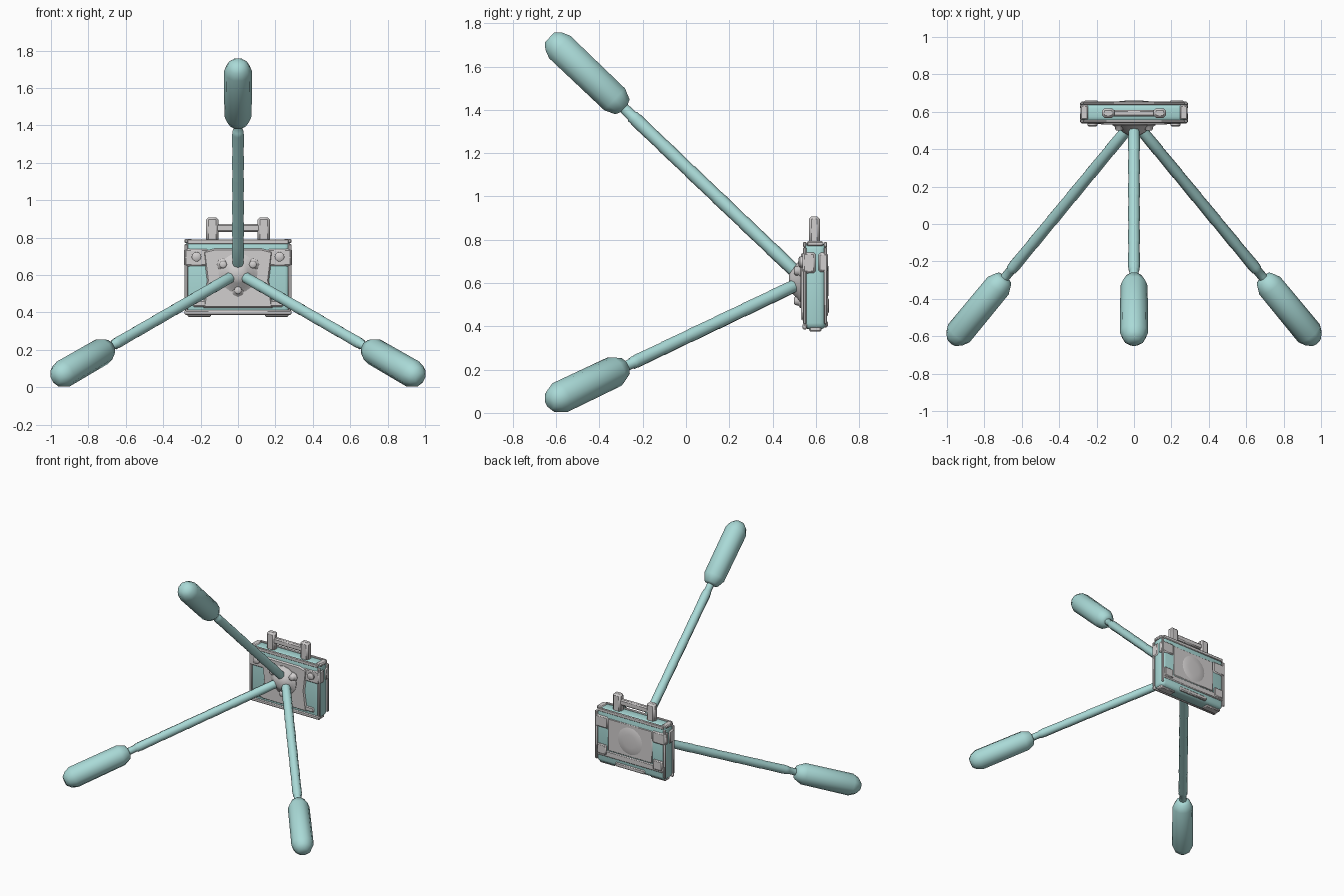
import bpy, bmesh, math
from mathutils import Vector, Matrix

if "Cube" in bpy.data.objects:
    bpy.data.objects.remove(bpy.data.objects["Cube"])


def material(name, rgb):
    m = bpy.data.materials.new(name)
    m.diffuse_color = (*rgb, 1)
    m.use_nodes = True
    m.node_tree.nodes["Principled BSDF"].inputs["Base Color"].default_value = m.diffuse_color
    return m


TEAL = material("pale_teal", (0.40, 0.70, 0.68))
GREY = material("light_grey", (0.64, 0.62, 0.62))


def finish(name, bm, mat, angle=40):
    bmesh.ops.recalc_face_normals(bm, faces=bm.faces)
    me = bpy.data.meshes.new(name)
    bm.to_mesh(me)
    bm.free()
    me.materials.append(mat)
    me.shade_smooth()
    me.set_sharp_from_angle(angle=math.radians(angle))
    ob = bpy.data.objects.new(name, me)
    bpy.context.collection.objects.link(ob)
    return ob


def box(name, x, y, z, mat, bevel=0.006, segments=1):
    """Bevelled box given by its (min, max) range on each axis."""
    bm = bmesh.new()
    bmesh.ops.create_cube(bm, size=1)
    for v in bm.verts:
        v.co = [r[0] if c < 0 else r[1] for c, r in zip(v.co, (x, y, z))]
    if bevel:
        bmesh.ops.bevel(bm, geom=bm.edges[:], offset=bevel, segments=segments,
                        profile=0.5, affect='EDGES')
    return finish(name, bm, mat)


def pair(name, x, y, z, mat, bevel=0.006):
    """The same box on the right and on the left."""
    box("right_" + name, x, y, z, mat, bevel)
    box("left_" + name, (-x[1], -x[0]), y, z, mat, bevel)


def lathe(name, profile, origin, direction, sides, mat, angle=50):
    """Turn (distance, radius) points around an axis."""
    bm = bmesh.new()
    rot = Vector(direction).to_track_quat('Z', 'Y').to_matrix().to_4x4()
    m = Matrix.Translation(origin) @ rot
    rings = []
    for d, r in profile:
        ring = []
        for i in range(sides):
            a = 2 * math.pi * i / sides
            ring.append(bm.verts.new(m @ Vector((r * math.cos(a), r * math.sin(a), d))))
        rings.append(ring)
    for a, b in zip(rings, rings[1:]):
        for i in range(sides):
            j = (i + 1) % sides
            bm.faces.new((a[i], a[j], b[j], b[i]))
    bm.faces.new(rings[0])
    bm.faces.new(rings[-1])
    return finish(name, bm, mat, angle)


# Three splayed arms: a segmented shaft, a thin neck and a fat rounded grip
APEX = Vector((0, 0.55, 0.61))
shaft = [(0.05, 0.030)]
for k in range(1, 7):
    t = 0.05 + k * 0.172
    shaft += [(t - 0.006, 0.032), (t, 0.030)]
shaft += [(1.10, 0.030), (1.105, 0.025), (1.18, 0.025)]
grip = [(1.155, 0.026), (1.165, 0.050), (1.215, 0.073), (1.565, 0.075),
        (1.605, 0.058), (1.63, 0.032)]
for side, deg in (("top", 90), ("right", -30), ("left", 210)):
    a = math.radians(deg)
    d = Vector((0.69 * math.cos(a), -0.724, 0.69 * math.sin(a)))
    lathe(side + "_arm_shaft", shaft, APEX, d, 8, TEAL)
    lathe(side + "_arm_grip", grip, APEX, d, 10, TEAL)

# Hub joining the arms, with three knobs between them
FRONT = (0, -1, 0)
lathe("hub", [(0, 0.105), (0.022, 0.105), (0.034, 0.085), (0.062, 0.055),
              (0.075, 0.030)], (0, 0.55, 0.61), FRONT, 16, GREY)
for n, deg in enumerate((30, 150, 270)):
    a = math.radians(deg)
    c = (0.092 * math.cos(a), 0.55, 0.61 + 0.092 * math.sin(a))
    lathe(f"hub_knob_{n}", [(0, 0.034), (0.022, 0.034), (0.03, 0.022), (0.046, 0.020),
                            (0.05, 0.014)], c, FRONT, 8, GREY)

# Case body
box("case_body", (-0.28, 0.28), (0.543, 0.648), (0.385, 0.787), TEAL, 0.03, 3)

# Front cladding: sloped centre panel, top corners and lower rail
bm = bmesh.new()
outline = [(-0.19, 0.42), (0.19, 0.42), (0.17, 0.57), (0.19, 0.73),
           (0.13, 0.745), (-0.13, 0.745), (-0.19, 0.73), (-0.17, 0.57)]
back = [bm.verts.new((x, 0.55, z)) for x, z in outline]
front = [bm.verts.new((x * 0.93, 0.532, 0.585 + (z - 0.585) * 0.93)) for x, z in outline]
bm.faces.new(front)
bm.faces.new(back)
for i in range(8):
    j = (i + 1) % 8
    bm.faces.new((back[i], back[j], front[j], front[i]))
finish("front_panel", bm, GREY, 30)
pair("front_corner", (0.155, 0.288), (0.537, 0.60), (0.645, 0.742), GREY, 0.01)
box("front_lower_rail", (-0.285, 0.285), (0.538, 0.56), (0.385, 0.412), GREY)
box("front_middle_rail", (-0.24, 0.24), (0.535, 0.56), (0.43, 0.465), GREY)
for s, side in ((1, "right"), (-1, "left")):
    lathe(side + "_front_bolt", [(0, 0.026), (0.024, 0.026), (0.03, 0.018)],
          (s * 0.222, 0.55, 0.697), FRONT, 12, GREY)

# Back cladding: shallow domed panel, corner tabs and lower bar with clamps
box("back_panel", (-0.185, 0.185), (0.63, 0.652), (0.49, 0.735), GREY, 0.008)
lathe("back_dome", [(0, 0.105), (0.005, 0.09), (0.009, 0.05)],
      (0, 0.65, 0.61), (0, 1, 0), 20, GREY, 60)
pair("back_corner_tab", (0.18, 0.288), (0.61, 0.656), (0.65, 0.74), GREY, 0.01)
box("back_lower_bar", (-0.27, 0.27), (0.63, 0.655), (0.445, 0.49), GREY)
pair("back_clamp", (0.19, 0.265), (0.63, 0.661), (0.46, 0.53), GREY)
box("back_foot_strip", (-0.12, 0.12), (0.63, 0.655), (0.395, 0.425), GREY)

# Thin edge trim on both rims, and the feet under the case
for part, y in (("front", (0.541, 0.556)), ("back", (0.637, 0.652))):
    pair(part + "_side_trim", (0.268, 0.287), y, (0.41, 0.765), GREY, 0.004)
    box(part + "_top_trim", (-0.27, 0.27), y, (0.765, 0.79), GREY, 0.004)
pair("top_corner_cap", (0.245, 0.287), (0.558, 0.635), (0.77, 0.793), GREY)
pair("foot", (0.145, 0.27), (0.57, 0.625), (0.375, 0.40), GREY)

# Carrying handle: two posts and a cross bar
pair("handle_post", (0.105, 0.17), (0.568, 0.618), (0.775, 0.908), GREY, 0.012)
box("handle_bar", (-0.12, 0.12), (0.576, 0.610), (0.83, 0.872), GREY, 0.008)
